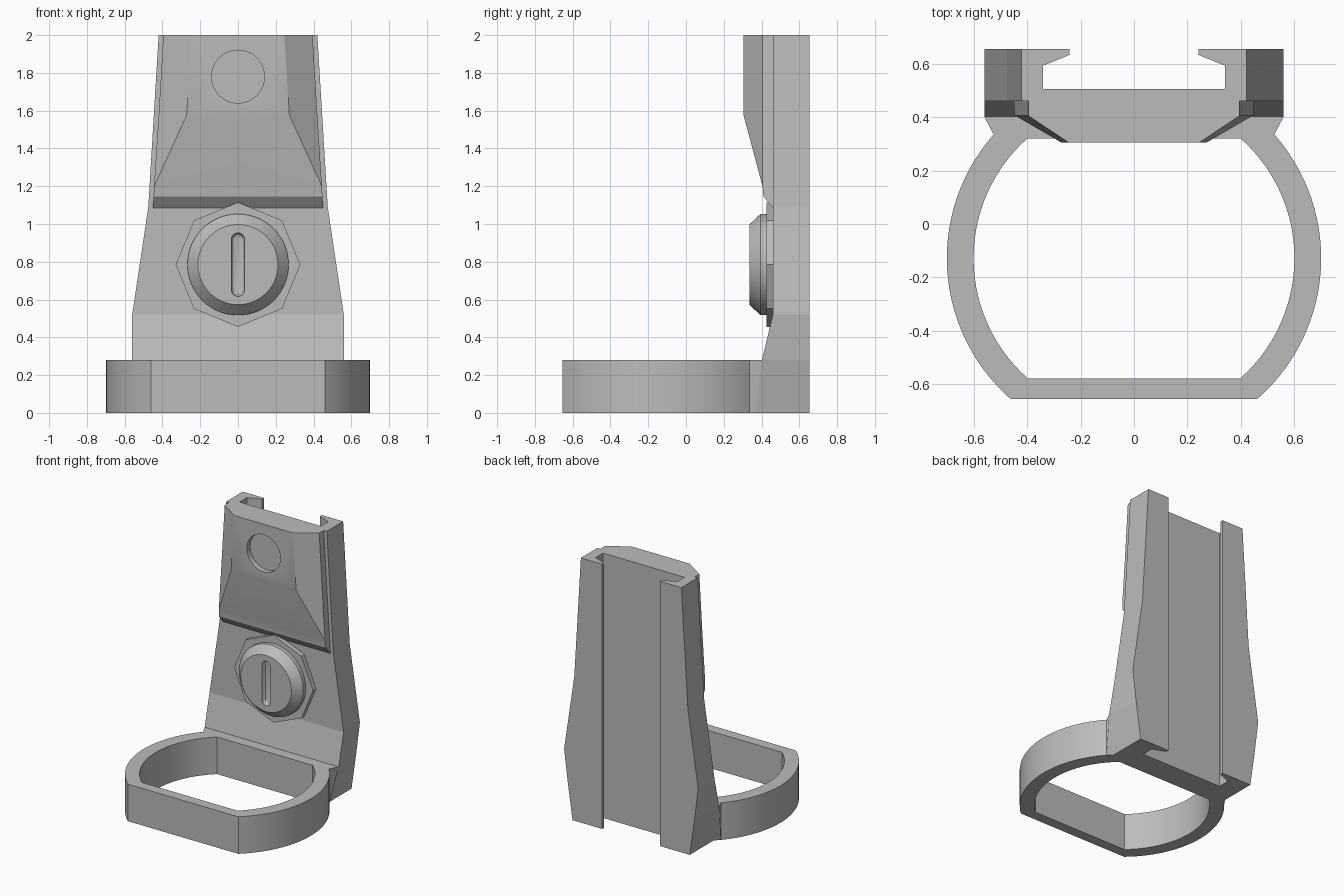
import bpy, bmesh, math

old = bpy.data.objects.get("Cube")
if old:
    bpy.data.objects.remove(old)

grey = bpy.data.materials.new("plain grey")
grey.use_nodes = True
grey.diffuse_color = (0.5, 0.5, 0.5, 1)
grey.node_tree.nodes["Principled BSDF"].inputs["Base Color"].default_value = (0.5, 0.5, 0.5, 1)


def skin(name, sections, mirror=False):
    """Loft a closed solid through matching point loops; optionally mirror it across x."""
    bm = bmesh.new()
    loops = [[bm.verts.new(p) for p in s] for s in sections]
    n = len(loops[0])
    for a, b in zip(loops, loops[1:]):
        for i in range(n):
            j = (i + 1) % n
            bm.faces.new((a[i], a[j], b[j], b[i]))
    bm.faces.new(loops[0])
    bm.faces.new(loops[-1])
    if mirror:
        seam = [f for f in bm.faces if all(abs(v.co.x) < 1e-5 for v in f.verts)]
        bmesh.ops.delete(bm, geom=seam, context='FACES_ONLY')
        bmesh.ops.mirror(bm, geom=bm.verts[:] + bm.edges[:] + bm.faces[:],
                         axis='X', merge_dist=1e-4)
    bmesh.ops.remove_doubles(bm, verts=bm.verts[:], dist=1e-4)
    bmesh.ops.dissolve_degenerate(bm, edges=bm.edges[:], dist=1e-5)
    bmesh.ops.recalc_face_normals(bm, faces=bm.faces[:])
    mesh = bpy.data.meshes.new(name)
    bm.to_mesh(mesh)
    bm.free()
    mesh.materials.append(grey)
    obj = bpy.data.objects.new(name, mesh)
    bpy.context.collection.objects.link(obj)
    return obj


def circle(r, y, zc, n=64, stretch=0.0):
    """Circle facing the front; stretch pulls its halves apart into a capsule."""
    pts = []
    for i in range(n):
        a = 2 * math.pi * (i + 0.5) / n if stretch else 2 * math.pi * i / n
        s = math.sin(a)
        pts.append((r * math.cos(a), y, zc + r * s + math.copysign(stretch, s)))
    return pts


def activate(obj):
    bpy.ops.object.select_all(action='DESELECT')
    obj.select_set(True)
    bpy.context.view_layer.objects.active = obj


def cut(obj, cutter):
    mod = obj.modifiers.new("recess", 'BOOLEAN')
    mod.operation = 'DIFFERENCE'
    mod.solver = 'EXACT'
    mod.object = cutter
    activate(obj)
    bpy.ops.object.modifier_apply(modifier=mod.name)
    bpy.data.objects.remove(cutter)


def smooth(obj):
    activate(obj)
    bpy.ops.object.shade_smooth_by_angle(angle=math.radians(25))


# Upright body with a lipped channel down its back
slot = [(0, 0.505), (0.34, 0.505), (0.34, 0.592), (0.242, 0.632), (0.242, 0.655)]
body = []
for z, back_x, front_x, front_y in [(0, 0.49, 0.49, 0.335), (0.28, 0.53, 0.56, 0.402),
                                    (0.52, 0.56, 0.56, 0.46), (1.09, 0.475, 0.475, 0.46),
                                    (2, 0.42, 0.42, 0.46)]:
    outline = slot + [(back_x, 0.655), (front_x, front_y), (0, front_y)]
    body.append([(x, y, z) for x, y in outline])
skin("upright_body", body, mirror=True)

# Raised upper block with bevelled sides and a sloping lower face
block = []
for z, side_x, side_y, front_x, front_y in [(1.085, 0.45, 0.46, 0.45, 0.46),
                                            (1.145, 0.447, 0.41, 0.447, 0.41),
                                            (1.2, 0.444, 0.405, 0.444, 0.405),
                                            (1.575, 0.42, 0.405, 0.272, 0.305),
                                            (2, 0.395, 0.405, 0.245, 0.305)]:
    outline = [(0, 0.475), (side_x, 0.475), (side_x, side_y), (front_x, front_y), (0, front_y)]
    block.append([(x, y, z) for x, y in outline])
upper = skin("upper_block", block, mirror=True)
cut(upper, skin("round_cutter", [circle(0.14, 0.2, 1.78), circle(0.14, 0.345, 1.78)]))
smooth(upper)


# Base ring: round sides, flat front and back
def arc(r, y_start, y_end, steps=28):
    cy = -0.128
    a0, a1 = math.asin((y_start - cy) / r), math.asin((y_end - cy) / r)
    return [(r * math.cos(a0 + (a1 - a0) * i / steps),
             cy + r * math.sin(a0 + (a1 - a0) * i / steps)) for i in range(steps + 1)]


def ring_outline(corner):
    inner = [(0, 0.32)] + arc(0.6, 0.32, -0.577) + [(0, -0.577)]
    outer = [(0, -0.655)] + arc(0.7, -0.655, 0.335) + [[corner[0], corner[1]], (0, 0.41)]
    return inner + outer


ring = skin("base_ring", [[(x, y, 0) for x, y in ring_outline((0.49, 0.37))],
                          [(x, y, 0.28) for x, y in ring_outline((0.56, 0.402))]], mirror=True)
smooth(ring)

# Eight-sided washer and slotted screw head
zc = 0.785
skin("octagon_washer", [circle(0.33, y, zc, 8) for y in (0.47, 0.425)])
head = skin("screw_head", [circle(r, y, zc) for r, y in
                           [(0.268, 0.45), (0.268, 0.395), (0.212, 0.335)]])
cut(head, skin("slot_cutter", [circle(r, y, zc, 24, 0.133) for r, y in
                               [(0.035, 0.3), (0.035, 0.35), (0.026, 0.364), (0.012, 0.37)]]))
smooth(head)
